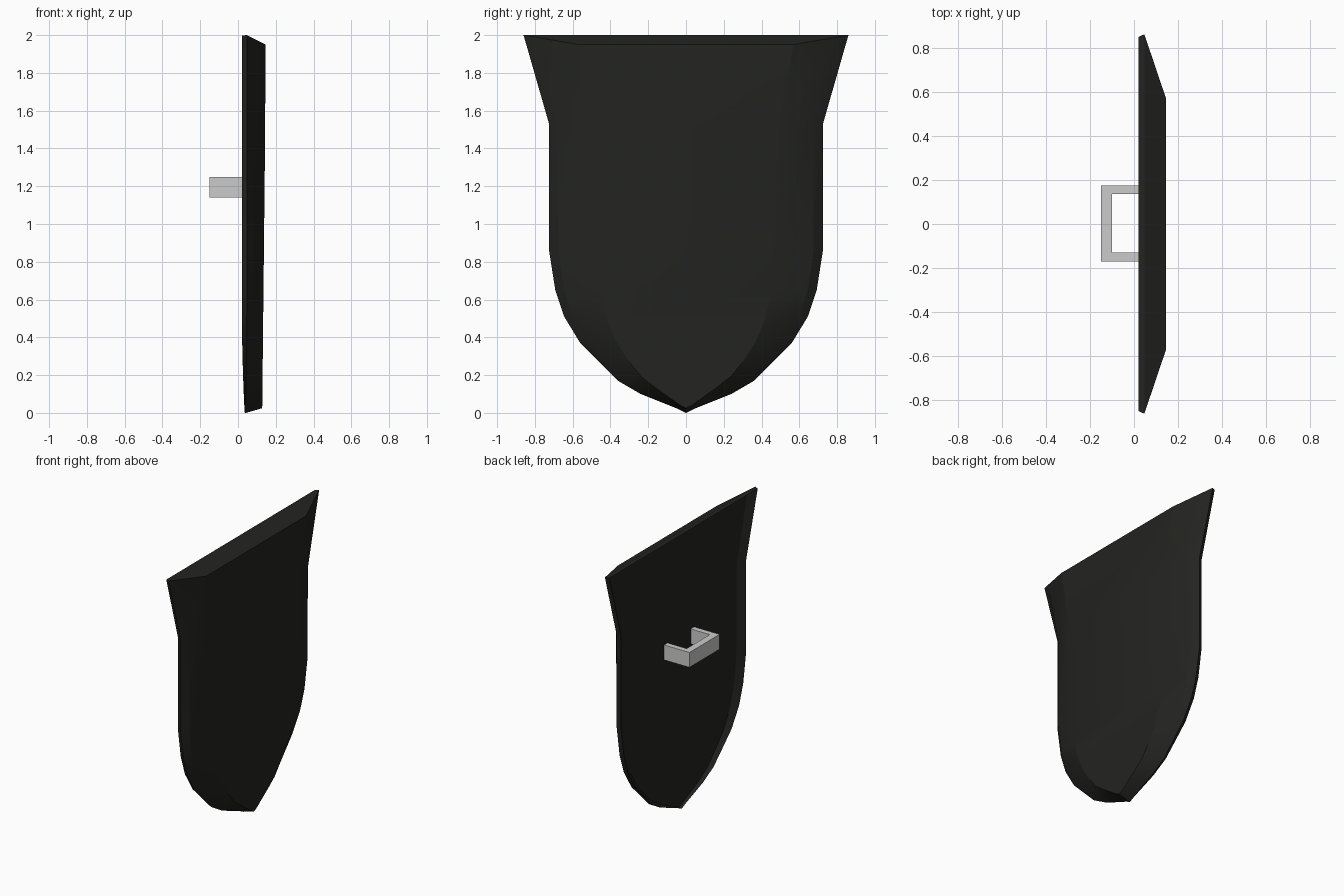
import bpy, bmesh
from mathutils import Vector

if "Cube" in bpy.data.objects:
    bpy.data.objects.remove(bpy.data.objects["Cube"])


def finish(name, bm):
    bmesh.ops.remove_doubles(bm, verts=bm.verts, dist=1e-5)
    bmesh.ops.recalc_face_normals(bm, faces=bm.faces)
    mesh = bpy.data.meshes.new(name)
    bm.to_mesh(mesh)
    bm.free()
    obj = bpy.data.objects.new(name, mesh)
    bpy.context.collection.objects.link(obj)
    return obj


# Half outlines (y, z) from top corner to tip: outer rim and raised front panel
outer = [(.86, 2), (.725, 1.53), (.725, .86), (.692, .65), (.645, .51), (.56, .37),
         (.45, .26), (.36, .17), (.24, .10), (.04, .02), (0, 0)]
front = [(.57, 1.95), (.485, 1.5), (.475, .84), (.455, .65), (.42, .5), (.37, .38),
         (.30, .27), (.235, .19), (.15, .125), (.03, .04), (0, .025)]
# How strongly the side bevel bulges at each row
bulge = [.2, .4, .4, .38, .34, .28, .25, .2, .2, .2, .2]


def section(o, f, b):
    """Half cross-section: recessed back, rim, outer edge, bevel crease, front."""
    def at(t, x):
        return Vector((x, o[0] + (f[0] - o[0]) * t, o[1] + (f[1] - o[1]) * t))
    low = max(0, 1 - o[1] / .6)
    x_edge = .047 - .005 * low
    x_front = .128 + .017 * min(1, f[1] / 1.6)
    floor = at(.29, .053)
    if o[1] > 1.9:
        floor.z = 1.972
    return [floor, at(.04, .02 + .015 * low ** 2), at(0, x_edge),
            at(.2, x_edge + (x_front - x_edge) * b), at(1, x_front)]


# Shield body: loft mirrored sections from top to tip
bm = bmesh.new()
rows = []
for o, f, b in zip(outer, front, bulge):
    half = section(o, f, b)
    mirror = [Vector((p.x, -p.y, p.z)) for p in reversed(half)]
    rows.append([bm.verts.new(p) for p in half + mirror])
n = len(rows[0])
for r, s in zip(rows, rows[1:]):
    for k in range(n):
        j = (k + 1) % n
        bm.faces.new((r[k], r[j], s[j], s[k]))
# Top edge strips
top = rows[0]
for k in range(n // 2 - 1):
    bm.faces.new((top[k], top[k + 1], top[n - 2 - k], top[n - 1 - k]))
shield = finish("shield_body", bm)

mat = bpy.data.materials.new("dark_metal")
mat.diffuse_color = (.017, .017, .015, 1)
mat.use_nodes = True
mat.node_tree.nodes["Principled BSDF"].inputs["Base Color"].default_value = mat.diffuse_color
shield.data.materials.append(mat)
bpy.context.view_layer.objects.active = shield
shield.select_set(True)
bpy.ops.object.shade_smooth_by_angle(angle=.3)

# Handle: U profile extruded upwards
bm = bmesh.new()
profile = [(.06, -.17), (-.15, -.17), (-.15, .175), (.06, .175),
           (.06, .135), (-.10, .135), (-.10, -.13), (.06, -.13)]
face = bm.faces.new([bm.verts.new((x, y, 1.14)) for x, y in profile])
ext = bmesh.ops.extrude_face_region(bm, geom=[face])
bmesh.ops.translate(bm, vec=(0, 0, .108),
                    verts=[v for v in ext["geom"] if isinstance(v, bmesh.types.BMVert)])
finish("handle", bm)
